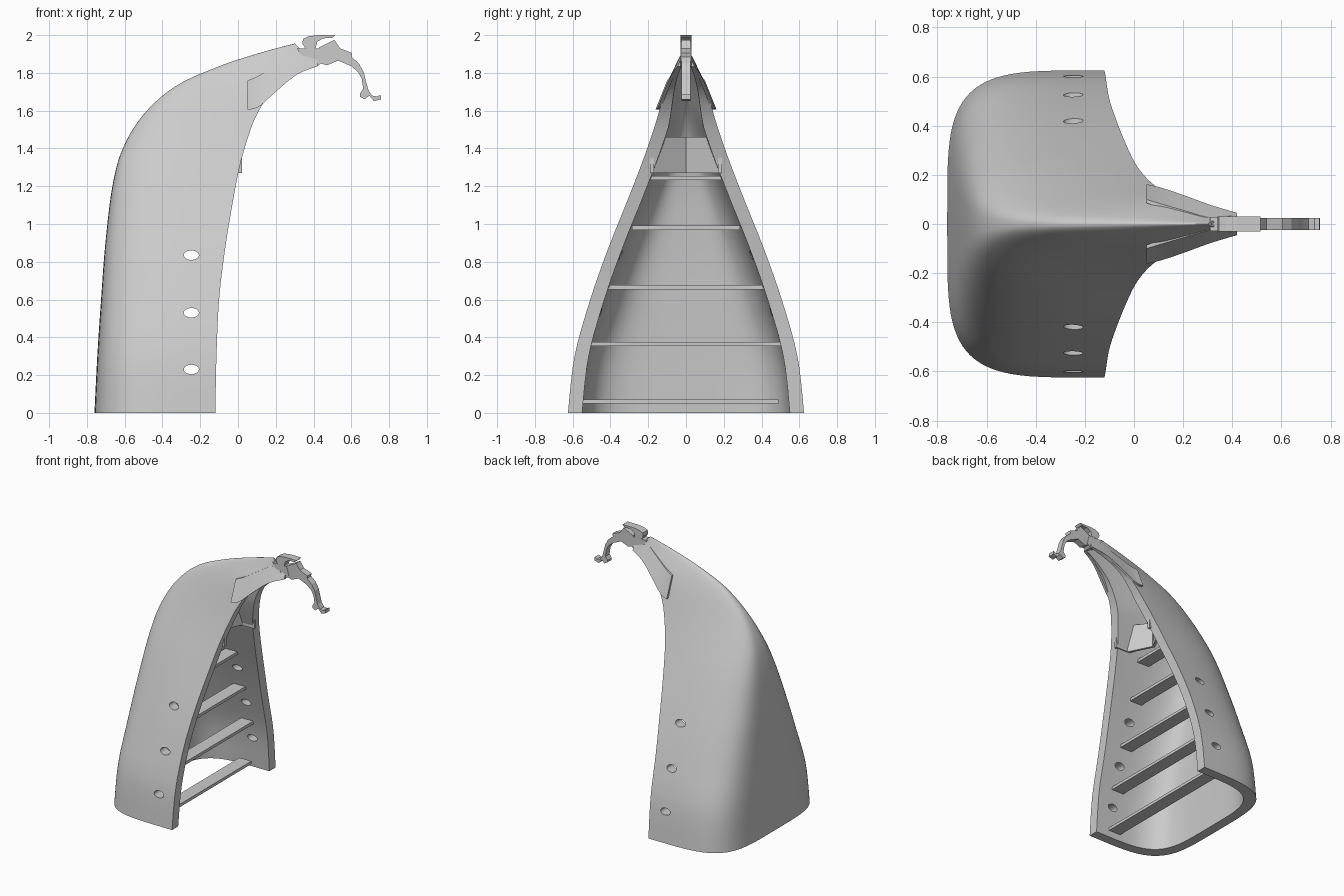
import bpy, bmesh, math
from mathutils import Vector

if "Cube" in bpy.data.objects:
    bpy.data.objects.remove(bpy.data.objects["Cube"])

grey = bpy.data.materials.new("plain_grey")
grey.use_nodes = True
grey.diffuse_color = (0.6, 0.6, 0.6, 1)
grey.node_tree.nodes["Principled BSDF"].inputs["Base Color"].default_value = (0.6, 0.6, 0.6, 1)


def select(ob):
    bpy.ops.object.select_all(action='DESELECT')
    ob.select_set(True)
    bpy.context.view_layer.objects.active = ob


def finish(name, bm):
    bmesh.ops.recalc_face_normals(bm, faces=bm.faces)
    mesh = bpy.data.meshes.new(name)
    bm.to_mesh(mesh)
    bm.free()
    ob = bpy.data.objects.new(name, mesh)
    bpy.context.collection.objects.link(ob)
    mesh.materials.append(grey)
    return ob


def smooth(ob):
    select(ob)
    bpy.ops.object.shade_smooth_by_angle(angle=math.radians(35))


def loft(name, rings):
    """Skin closed rings of equal length and cap both ends with strips."""
    bm = bmesh.new()
    rows = [[bm.verts.new(p) for p in r] for r in rings]
    n = len(rows[0])
    for a, b in zip(rows, rows[1:]):
        for i in range(n):
            j = (i + 1) % n
            bm.faces.new((a[i], a[j], b[j], b[i]))
    for r in (rows[0], rows[-1]):
        for i in range(n // 2 - 1):
            bm.faces.new((r[i], r[i + 1], r[n - 2 - i], r[n - 1 - i]))
    return finish(name, bm)


def prism(name, pts, offset):
    bm = bmesh.new()
    face = bm.faces.new([bm.verts.new(p) for p in pts])
    ext = bmesh.ops.extrude_face_region(bm, geom=[face])
    verts = [g for g in ext["geom"] if isinstance(g, bmesh.types.BMVert)]
    bmesh.ops.translate(bm, verts=verts, vec=offset)
    return finish(name, bm)


def spline(rows, steps):
    """Catmull-Rom interpolation of whole rows."""
    v = [rows[0]] + rows + [rows[-1]]
    out = []
    for a, b, c, d in zip(v, v[1:], v[2:], v[3:]):
        for k in range(steps):
            t = k / steps
            out.append([q + .5 * t * (r - p + t * (2 * p - 5 * q + 4 * r - s
                        + t * (3 * (q - r) + s - p))) for p, q, r, s in zip(a, b, c, d)])
    return out + [list(rows[-1])]


# Hull stations: keel x, keel z, rim x, rim z, half width, roundness, flare
stations = [
    (-.76, 0, -.12, 0, .625, 4.4, 0),
    (-.745, .3, -.114, .3, .59, 4.4, 0),
    (-.725, .6, -.1, .6, .507, 4.1, .03),
    (-.702, .9, -.068, .87, .412, 3.8, .07),
    (-.665, 1.2, -.027, 1.12, .312, 3.4, .14),
    (-.61, 1.4, .008, 1.3, .242, 3, .25),
    (-.5, 1.58, .05, 1.45, .188, 2.6, .4),
    (-.33, 1.73, .1, 1.58, .147, 2.3, .5),
    (-.1, 1.835, .18, 1.7, .115, 2.1, .55),
    (.13, 1.91, .29, 1.78, .08, 2, .6),
    (.3, 1.955, .42, 1.84, .04, 2, .6),
]


def section(kx, kz, sx, sz, w, n, flare, wall, half=24):
    rim, keel = Vector((sx, 0, sz)), Vector((kx, 0, kz))
    keel += (rim - keel).normalized() * wall
    ring = []
    for i in range(-half, half + 1):
        a = i / half * math.pi / 2
        depth = 0 if abs(i) == half else math.cos(a) ** (2 / n)
        p = rim.lerp(keel, depth)
        side = math.copysign(abs(math.sin(a)) ** (2 / n), a)
        p.y = (w - wall) * side * (1 - flare * depth)
        ring.append(p)
    return ring


hull = loft("hull", [section(*st, 0) + section(*st, min(.075, st[4] * .45))[::-1]
                     for st in spline(stations, 5)])

# Oar holes through both sides
for z in (.23, .53, .835):
    bpy.ops.mesh.primitive_cylinder_add(vertices=24, radius=1, depth=2,
                                        location=(-.247, 0, z), rotation=(math.pi / 2, 0, 0))
    cutter = bpy.context.object
    cutter.scale = (.04, .025, 1)
    cutter.hide_render = True
    select(hull)
    mod = hull.modifiers.new("oar_hole", 'BOOLEAN')
    mod.operation, mod.solver, mod.object = 'DIFFERENCE', 'EXACT', cutter
    bpy.ops.object.modifier_apply(modifier=mod.name)
    bpy.data.objects.remove(cutter)
smooth(hull)

# Rowing benches: height, outer x, left end, right end
for i, (z, x, y0, y1) in enumerate([(.06, -.23, -.55, .49), (.365, -.22, -.5, .5),
                                    (.665, -.22, -.41, .41), (.98, -.205, -.285, .285),
                                    (1.243, -.19, -.19, .19)]):
    z -= .011
    prism(f"bench_{i + 1}", [(x - .1, y0, z), (x, y0, z), (x, y1, z), (x - .1, y1, z)],
          (0, 0, .022))

# Folded bulkhead under the bow, two leaves meeting at the centre, with rim brackets
for side, s in (("left", 1), ("right", -1)):
    prism(f"bulkhead_{side}", [(-.19, 0, 1.27), (-.1, s * .18, 1.27), (-.1, s * .12, 1.46),
                               (-.19, 0, 1.46)], (.02, 0, 0))
    prism(f"bracket_{side}", [(-.1, s * .17, 1.27), (.02, s * .17, 1.27), (.02, s * .17, 1.36),
                              (-.1, s * .17, 1.36)], (0, s * .02, 0))

# Cheek plates on both sides of the bow: x, low z, high z, low y, high y
cheek = [(.05, 1.605, 1.76, .162, .1), (.11, 1.62, 1.785, .148, .082),
         (.2, 1.7, 1.84, .118, .056), (.31, 1.79, 1.9, .078, .025), (.42, 1.835, 1.89, .045, .018)]
for name, s in (("cheek_left", 1), ("cheek_right", -1)):
    smooth(loft(name, [[(x, s * yl, lo), (x, s * yh, hi), (x, s * (yh - .015), hi),
                        (x, s * (yl - .02), lo)] for x, lo, hi, yl, yh in spline(cheek, 3)]))


# Figurehead cut from flat profiles
def profile(name, pts, half):
    prism(name, [(x, -half, z) for x, z in pts], (0, 2 * half, 0))


profile("figurehead_crest", [(.34, 1.955), (.345, 1.98), (.37, 1.993), (.42, 2), (.515, 2),
                             (.5, 1.985), (.45, 1.983), (.42, 1.965), (.41, 1.93),
                             (.36, 1.925)], .03)
profile("figurehead_neck", [(.31, 1.93), (.36, 1.93), (.43, 1.93), (.45, 1.86), (.42, 1.835),
                            (.36, 1.86)], .028)
profile("figurehead_head", [(.41, 1.86), (.43, 1.935), (.51, 1.975), (.54, 1.93), (.605, 1.905),
                            (.6, 1.885), (.64, 1.85), (.665, 1.805), (.676, 1.76), (.69, 1.71),
                            (.71, 1.68), (.735, 1.675), (.755, 1.685), (.757, 1.66),
                            (.72, 1.65), (.695, 1.68), (.67, 1.66), (.645, 1.675),
                            (.645, 1.69), (.663, 1.715), (.655, 1.77), (.635, 1.805),
                            (.6, 1.835), (.53, 1.865), (.47, 1.84)], .025)
